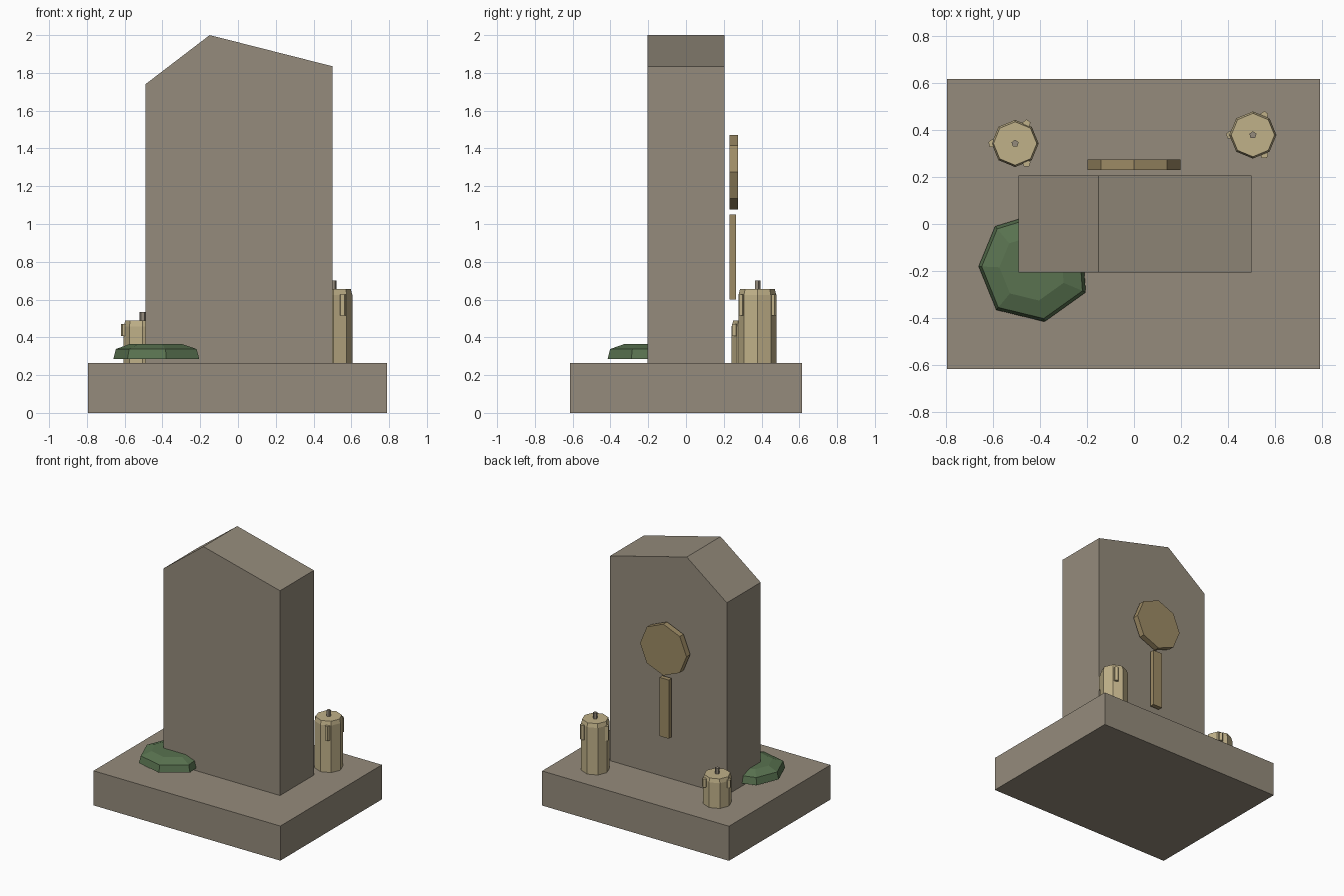
import bpy, bmesh, math
from mathutils import Vector

default = bpy.data.objects.get("Cube")
if default:
    bpy.data.objects.remove(default, do_unlink=True)


def material(name, rgb):
    m = bpy.data.materials.new(name)
    m.use_nodes = True
    colour = (*rgb, 1)
    m.diffuse_color = colour
    m.node_tree.nodes["Principled BSDF"].inputs["Base Color"].default_value = colour
    return m


STONE = material("weathered stone", (0.30, 0.26, 0.20))
WAX = material("candle wax", (0.53, 0.44, 0.25))
BRASS = material("dull brass", (0.34, 0.26, 0.13))
MOSS = material("moss green", (0.10, 0.17, 0.08))


def loft(name, rings, mat):
    """Join equal-sized rings of points in order and cap both ends."""
    bm = bmesh.new()
    loops = [[bm.verts.new(p) for p in ring] for ring in rings]
    n = len(loops[0])
    for low, high in zip(loops, loops[1:]):
        for i in range(n):
            j = (i + 1) % n
            bm.faces.new((low[i], low[j], high[j], high[i]))
    bm.faces.new(loops[0])
    bm.faces.new(loops[-1])
    bmesh.ops.recalc_face_normals(bm, faces=bm.faces)
    mesh = bpy.data.meshes.new(name)
    bm.to_mesh(mesh)
    bm.free()
    mesh.materials.append(mat)
    ob = bpy.data.objects.new(name, mesh)
    bpy.context.collection.objects.link(ob)
    return ob


def box(name, x0, x1, y0, y1, z0, z1, mat):
    corners = [(x0, y0), (x1, y0), (x1, y1), (x0, y1)]
    return loft(name, [[(x, y, z) for x, y in corners] for z in (z0, z1)], mat)


def extrude_y(name, outline, y0, y1, mat):
    return loft(name, [[(x, y, z) for x, z in outline] for y in (y0, y1)], mat)


def polygon(x, y, r, sides, start=0.0):
    turn = [start + math.tau * i / sides for i in range(sides)]
    return [(x + r * math.cos(a), y + r * math.sin(a)) for a in turn]


def column(name, x, y, profile, sides, mat, start=0.0):
    rings = [[(*p, z) for p in polygon(x, y, r, sides, start)] for r, z in profile]
    return loft(name, rings, mat)


# Plinth and headstone with an uneven broken top
GROUND = 0.265
box("plinth", -0.795, 0.79, -0.615, 0.615, 0, GROUND, STONE)
extrude_y("headstone", [(-0.49, GROUND), (0.50, GROUND), (0.50, 1.835),
                        (-0.15, 2.0), (-0.49, 1.74)], -0.205, 0.205, STONE)

# Emblem on the back: octagonal disc above a bar
extrude_y("emblem_disc", polygon(0, 1.275, 0.197, 8), 0.23, 0.275, BRASS)
box("emblem_bar", -0.04, 0.04, 0.23, 0.265, 0.60, 1.05, BRASS)


# Candles with wick and three wax drips
def candle(side, x, y, height):
    top = GROUND + height
    column(side + "_candle", x, y,
           [(0.1, GROUND), (0.1, top - 0.03), (0.092, top)], 8, WAX)
    column(side + "_wick", x, y, [(0.016, top - 0.01), (0.016, top + 0.045)],
           5, STONE, math.pi / 2)
    low, high = GROUND + 0.64 * height, GROUND + 0.925 * height
    for i, (dx, dy) in enumerate(polygon(x, y, 0.097, 3, math.pi / 3)):
        column(f"{side}_drip_{i + 1}", dx, dy, [(0.018, low), (0.018, high)],
               5, WAX, math.pi / 2)


candle("left", 0.505, 0.378, 0.39)
candle("right", -0.505, 0.342, 0.223)

# Moss clump against the front right corner
edge = [(-0.66, -0.18), (-0.59, -0.01), (-0.46, 0.03), (-0.30, 0.0),
        (-0.215, -0.15), (-0.205, -0.29), (-0.38, -0.415), (-0.585, -0.365)]
centre = Vector((-0.44, -0.19))


def moss_ring(scale, z):
    return [(*(centre + (Vector(p) - centre) * scale), z) for p in edge]


loft("moss_clump", [moss_ring(1, 0.285), moss_ring(0.94, 0.338),
                    moss_ring(0.6, 0.365)], MOSS)
